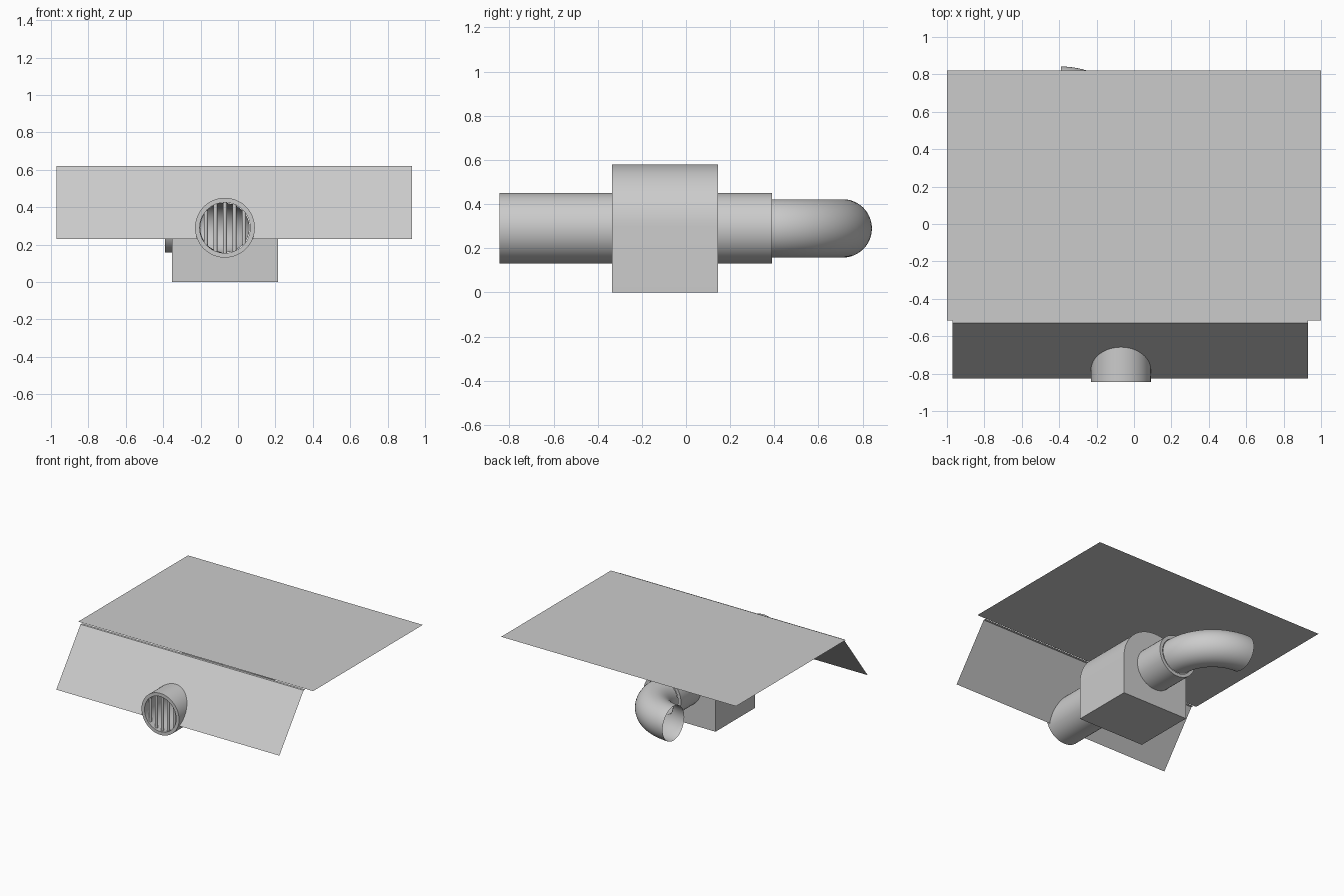
import bpy, bmesh, math
from mathutils import Vector

if "Cube" in bpy.data.objects:
    bpy.data.objects.remove(bpy.data.objects["Cube"])

CX, CZ = -0.07, 0.29              # shared axis of housing and ducts

grey = bpy.data.materials.new("light_grey")
grey.use_nodes = True
grey.diffuse_color = (0.6, 0.6, 0.6, 1)
grey.node_tree.nodes["Principled BSDF"].inputs["Base Color"].default_value = (0.6, 0.6, 0.6, 1)


def finish(name, bm, smooth=True, recalc=True):
    bmesh.ops.remove_doubles(bm, verts=bm.verts, dist=1e-4)
    if recalc:
        bmesh.ops.recalc_face_normals(bm, faces=bm.faces)
    mesh = bpy.data.meshes.new(name)
    bm.to_mesh(mesh)
    bm.free()
    mesh.materials.append(grey)
    ob = bpy.data.objects.new(name, mesh)
    bpy.context.collection.objects.link(ob)
    bpy.ops.object.select_all(action='DESELECT')
    ob.select_set(True)
    bpy.context.view_layer.objects.active = ob
    if smooth:
        bpy.ops.object.shade_smooth_by_angle(angle=math.radians(35))
    return ob


def arc(cx, cz, r, a0, a1, n):
    return [(cx + r * math.cos(a0 + (a1 - a0) * i / n),
             cz + r * math.sin(a0 + (a1 - a0) * i / n)) for i in range(n + 1)]


def ring(bm, points, y):
    verts = [bm.verts.new((x, y, z)) for x, z in points]
    return [bm.edges.new((a, b)) for a, b in zip(verts, verts[1:] + verts[:1])]


# Roof sheet
bm = bmesh.new()
bm.faces.new([bm.verts.new((x, y, 0.627)) for x, y in
              ((-1, -0.515), (1, -0.515), (1, 0.82), (-1, 0.82))])
finish("roof_sheet", bm, smooth=False, recalc=False)

# Sloping front panel, notched around the duct, with a short lip under the roof
bm = bmesh.new()
low, high, left, right = 0.23, 0.62, -0.97, 0.93
dip = math.asin((low - CZ) / 0.155)
outline = [(right, low), (right, high), (left, high), (left, low)]
outline += arc(CX, CZ, 0.155, math.pi - dip, dip, 32)
face = bm.faces.new([bm.verts.new((x, -0.825 + 0.295 * (z - low) / (high - low), z))
                     for x, z in outline])
face.normal_update()
if face.normal.y > 0:
    face.normal_flip()
bmesh.ops.triangulate(bm, faces=[face])
bm.faces.new([bm.verts.new(p) for p in ((left, -0.53, high), (right, -0.53, high),
                                        (right, -0.51, high), (left, -0.51, high))])
finish("front_panel", bm, smooth=False, recalc=False)

# Fan housing: square base, arched top, bored through for the duct
bm = bmesh.new()
profile = [(CX - 0.283, 0), (CX + 0.283, 0)] + arc(CX, 0.297, 0.283, 0, math.pi, 32)
bore = arc(CX, CZ, 0.15, 0, 2 * math.pi, 48)[:-1]
edges = ring(bm, profile, -0.335) + ring(bm, bore, -0.335)
bmesh.ops.triangle_fill(bm, edges=edges, use_beauty=True)
grown = bmesh.ops.extrude_face_region(bm, geom=bm.faces[:], use_keep_orig=True)["geom"]
bmesh.ops.translate(bm, vec=(0, 0.48, 0),
                    verts=[g for g in grown if isinstance(g, bmesh.types.BMVert)])
finish("fan_housing", bm)

# Straight duct: turned thick-walled tube running through the housing
bm = bmesh.new()
section = [bm.verts.new((CX + r, y, CZ)) for r, y in
           ((0.16, -0.845), (0.16, 0.39), (0.135, 0.39), (0.135, -0.845))]
loop = [bm.edges.new((a, b)) for a, b in zip(section, section[1:] + section[:1])]
bmesh.ops.spin(bm, geom=section + loop, cent=(CX, 0, CZ), axis=(0, 1, 0),
               angle=2 * math.pi, steps=48, use_duplicate=False)
finish("straight_duct", bm)

# Outlet elbow: open quarter bend toward the right side
bm = bmesh.new()
edges = ring(bm, arc(CX, CZ, 0.132, 0, 2 * math.pi, 48)[:-1], 0.39)
bmesh.ops.spin(bm, geom=bm.verts[:] + edges, cent=(CX - 0.32, 0.39, 0), axis=(0, 0, 1),
               angle=math.pi / 2, steps=24, use_duplicate=False)
finish("outlet_elbow", bm)

# Upright grille bars inside the duct mouth
for i in range(-2, 3):
    x = i * 0.051
    half = math.sqrt(0.137 ** 2 - x * x)
    bm = bmesh.new()
    bmesh.ops.create_cone(bm, cap_ends=True, segments=12, radius1=0.011, radius2=0.011,
                          depth=2 * half)
    bmesh.ops.translate(bm, verts=bm.verts, vec=Vector((CX + x, -0.82, CZ)))
    finish(f"grille_bar_{i + 3}", bm)
